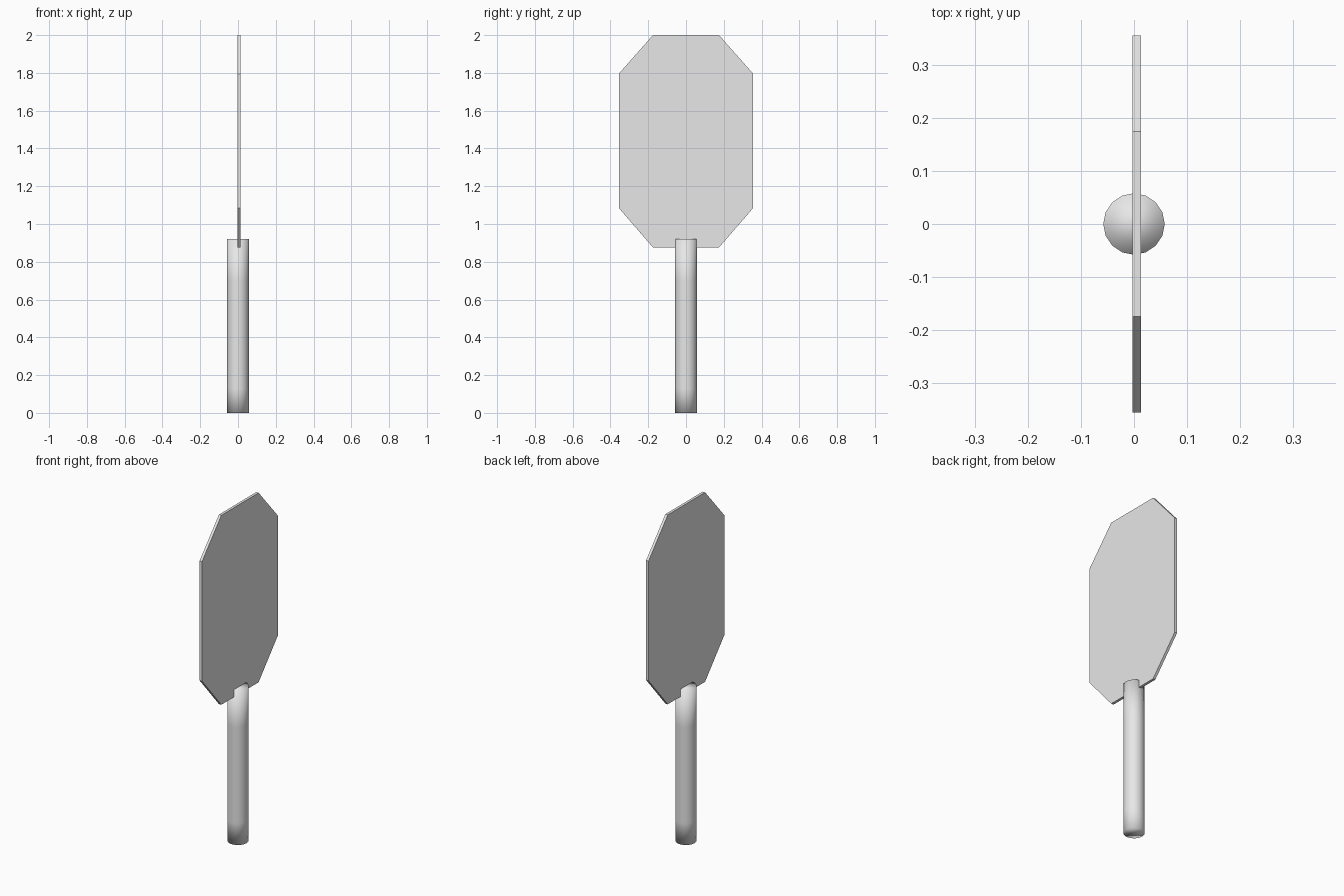
import bpy
import bmesh

# Remove the default cube
if "Cube" in bpy.data.objects:
    bpy.data.objects.remove(bpy.data.objects["Cube"], do_unlink=True)

# Single plain colour
grey = bpy.data.materials.new("light grey")
grey.use_nodes = True
colour = (0.8, 0.8, 0.8, 1)
grey.diffuse_color = colour
grey.node_tree.nodes["Principled BSDF"].inputs["Base Color"].default_value = colour


def finish(name, bm, smooth):
    """Turn a bmesh into a named, coloured object."""
    bmesh.ops.recalc_face_normals(bm, faces=bm.faces)
    for face in bm.faces:
        face.smooth = smooth
    mesh = bpy.data.meshes.new(name)
    bm.to_mesh(mesh)
    bm.free()
    mesh.materials.append(grey)
    obj = bpy.data.objects.new(name, mesh)
    bpy.context.collection.objects.link(obj)
    return obj


# Handle: straight round post, softly shaded over its ends
radius, height, sides = 0.058, 0.92, 16
bm = bmesh.new()
bmesh.ops.create_cone(bm, cap_ends=True, segments=sides, radius1=radius,
                      radius2=radius, depth=height)
bmesh.ops.translate(bm, verts=bm.verts, vec=(0, 0, height / 2))
for level in (0.13, 0.7):
    bmesh.ops.bisect_plane(bm, geom=bm.verts[:] + bm.edges[:] + bm.faces[:],
                           plane_co=(0, 0, level), plane_no=(0, 0, 1))
finish("handle", bm, True)

# Sign panel: thin upright octagon, mirrored from one side's outline
back, front = -0.003, 0.013
half = [(0.175, 0.876), (0.356, 1.085), (0.356, 1.795), (0.175, 2.0)]
outline = half + [(-y, z) for y, z in reversed(half)]
bm = bmesh.new()
panel = bm.faces.new([bm.verts.new((back, y, z)) for y, z in outline])
result = bmesh.ops.extrude_face_region(bm, geom=[panel], use_keep_orig=True)
moved = [v for v in result["geom"] if isinstance(v, bmesh.types.BMVert)]
bmesh.ops.translate(bm, verts=moved, vec=(front - back, 0, 0))
finish("sign_panel", bm, False)
